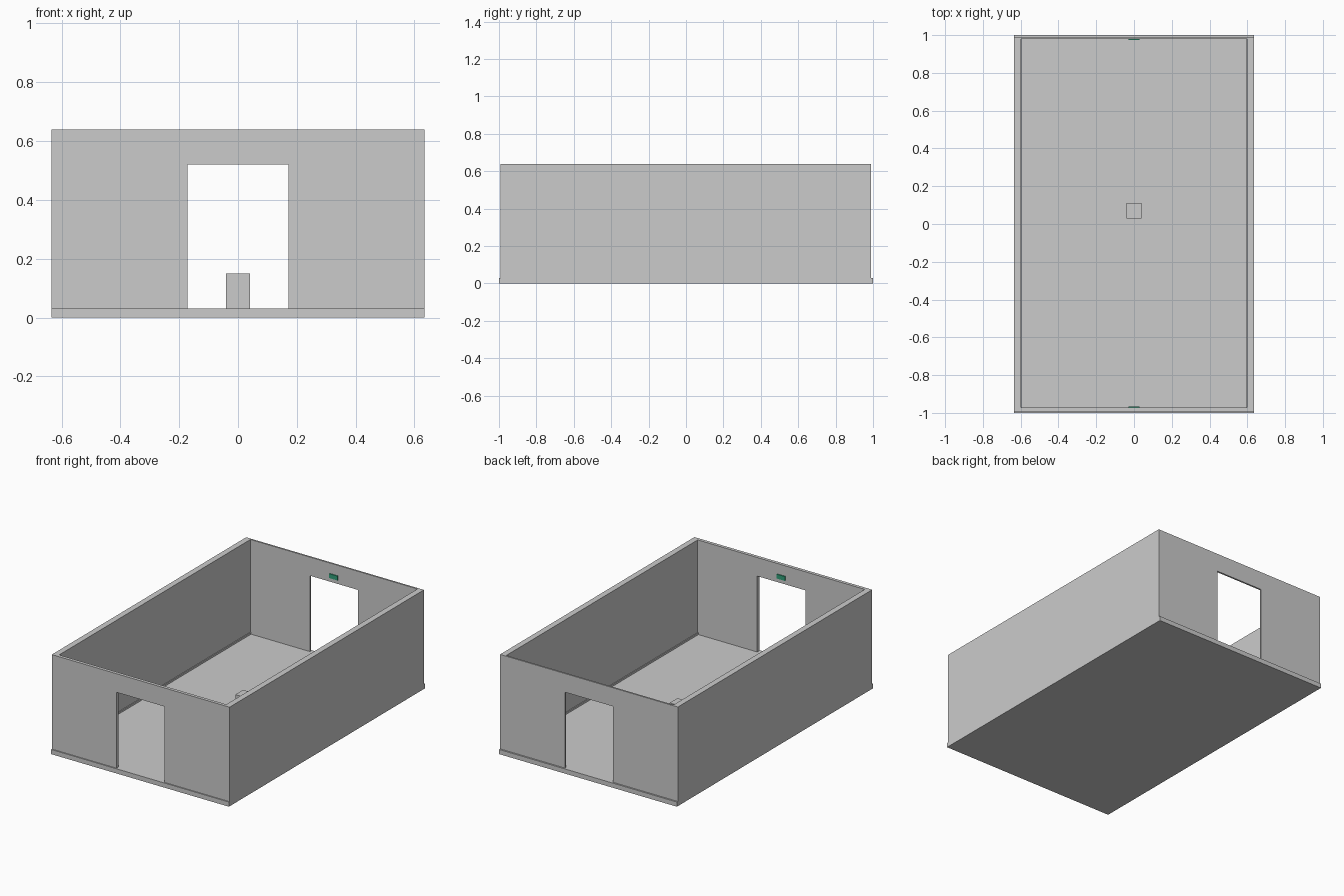
import bpy, bmesh
from mathutils import Vector

if "Cube" in bpy.data.objects:
    bpy.data.objects.remove(bpy.data.objects["Cube"])


def box(name, lo, hi, mat=None):
    """Axis-aligned box between two corners."""
    lo, hi = Vector(lo), Vector(hi)
    bm = bmesh.new()
    bmesh.ops.create_cube(bm, size=1)
    for v in bm.verts:
        v.co = Vector(((lo[i] + hi[i]) / 2 + v.co[i] * (hi[i] - lo[i]) for i in range(3)))
    me = bpy.data.meshes.new(name)
    bm.to_mesh(me)
    bm.free()
    ob = bpy.data.objects.new(name, me)
    bpy.context.collection.objects.link(ob)
    if mat:
        me.materials.append(mat)
    return ob


def cut(target, cutter):
    """Subtract the cutter and keep it only as a hidden helper."""
    m = target.modifiers.new(cutter.name, 'BOOLEAN')
    m.operation = 'DIFFERENCE'
    m.solver = 'EXACT'
    m.object = cutter
    cutter.hide_render = True
    cutter.hide_viewport = True


HALF_X, INNER_X = 0.635, 0.597
FLOOR, TOP = 0.03, 0.64
FRONT_IN, BACK_IN = -0.972, 0.979

# Floor slab, sticking out slightly at both ends
box("floor", (-HALF_X, -1, 0), (HALF_X, 1, FLOOR))

# Wall ring with a doorway through each end
walls = box("walls", (-HALF_X, -0.993, FLOOR), (HALF_X, 0.99, TOP))
cut(walls, box("room_cutter", (-INNER_X, FRONT_IN, -0.1), (INNER_X, BACK_IN, 0.8)))
cut(walls, box("doorway_cutter", (-0.172, -1.2, -0.2), (0.172, 1.2, 0.52)))

# Thin skirting along the two long walls
for name, s in (("left", -1), ("right", 1)):
    xs = sorted((s * INNER_X, s * (INNER_X - 0.005)))
    box(name + "_skirting", (xs[0], FRONT_IN, FLOOR), (xs[1], BACK_IN, FLOOR + 0.012))

# Small block standing on the floor
box("pedestal", (-0.04, 0.03, FLOOR), (0.04, 0.11, 0.15))

# Green signs above the doorways, inside the room
green = bpy.data.materials.new("sign_green")
green.diffuse_color = (0.03, 0.35, 0.19, 1)
green.use_nodes = True
green.node_tree.nodes["Principled BSDF"].inputs["Base Color"].default_value = green.diffuse_color
box("back_sign", (-0.03, BACK_IN - 0.006, 0.545), (0.03, BACK_IN, 0.573), green)
box("front_sign", (-0.03, FRONT_IN, 0.545), (0.03, FRONT_IN + 0.006, 0.573), green)
